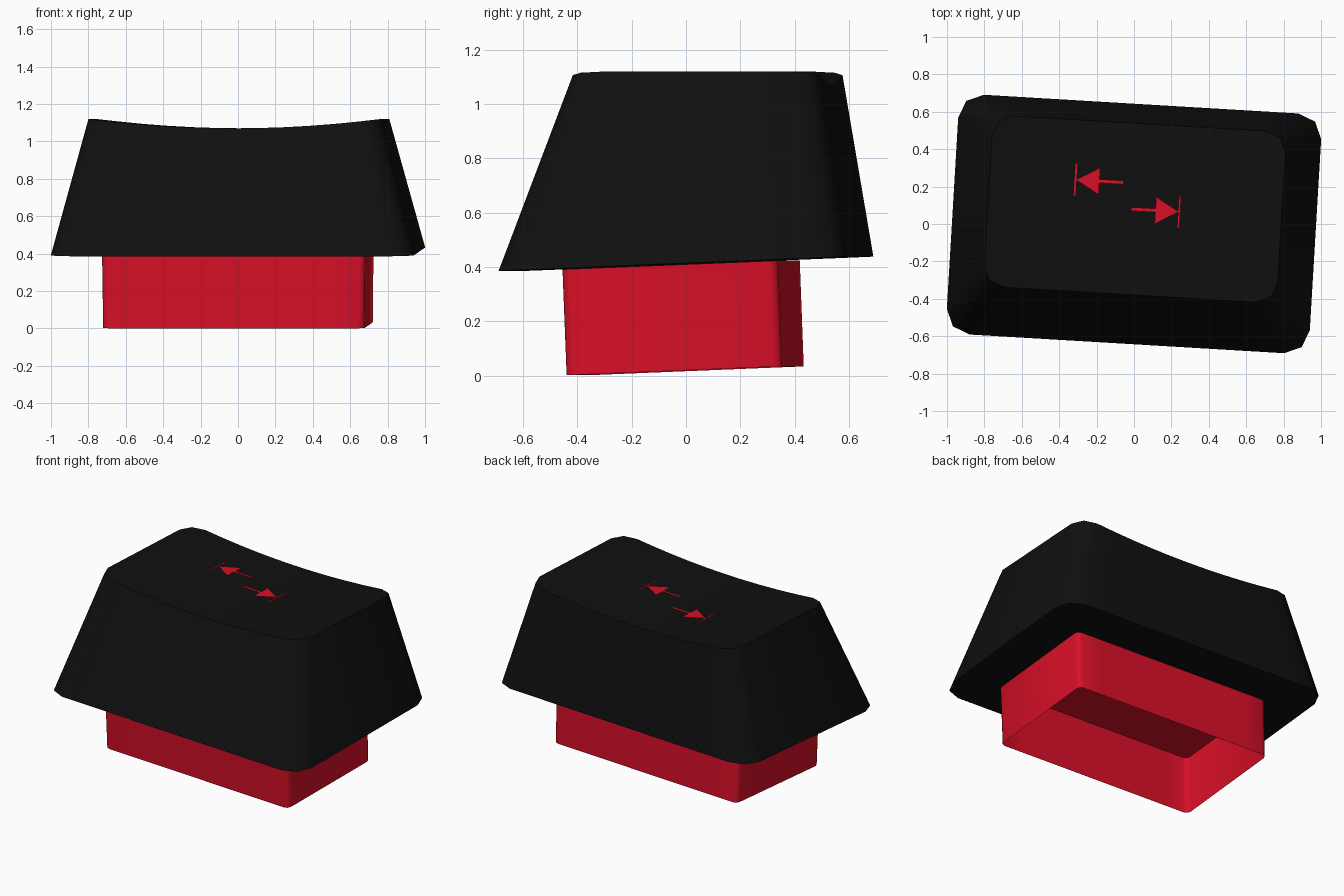
import bpy, bmesh, math
from mathutils import Matrix

if "Cube" in bpy.data.objects:
    bpy.data.objects.remove(bpy.data.objects["Cube"], do_unlink=True)

YAW = Matrix.Rotation(math.radians(-3.4), 4, 'Z')
SLOPE = 0.041  # the bottom planes rise towards the back


def material(name, rgb):
    mat = bpy.data.materials.new(name)
    mat.use_nodes = True
    mat.diffuse_color = (*rgb, 1)
    mat.node_tree.nodes["Principled BSDF"].inputs["Base Color"].default_value = (*rgb, 1)
    return mat


black = material("black plastic", (0.005, 0.005, 0.005))
red = material("red plastic", (0.68, 0.005, 0.02))


def finish(name, bm, mat, smooth=False):
    bm.transform(YAW)
    mesh = bpy.data.meshes.new(name)
    bm.to_mesh(mesh)
    bm.free()
    mesh.materials.append(mat)
    obj = bpy.data.objects.new(name, mesh)
    bpy.context.collection.objects.link(obj)
    if smooth:
        bpy.ops.object.select_all(action='DESELECT')
        bpy.context.view_layer.objects.active = obj
        obj.select_set(True)
        bpy.ops.object.shade_smooth_by_angle(angle=math.radians(50))


def columns(hx, hy, r, cy, height, cuts=10):
    """Rounded rectangle as (front, back) rows of points, left to right."""
    arc = [(hx - r + r * math.sin(a), hy - r + r * math.cos(a))
           for a in (math.pi / 2, math.pi / 4, 0)]
    flat = hx - r
    half = [(-x, y) for x, y in arc]
    half += [(-flat + 2 * flat * i / cuts, hy) for i in range(1, cuts)]
    half += arc[::-1]
    rows = []
    for side in (-1, 1):
        rows.append([(x, cy + side * y, height(x, cy + side * y)) for x, y in half])
    return rows


def loft(name, low, high, mat, close_low):
    bm = bmesh.new()
    rings = [[[bm.verts.new(p) for p in row] for row in rows] for rows in (low, high)]
    loops = [front + back[::-1] for front, back in rings]
    n = len(loops[0])
    # side walls
    for i in range(n):
        j = (i + 1) % n
        bm.faces.new((loops[0][i], loops[0][j], loops[1][j], loops[1][i]))
    # strips across the top, and a flat underside where it is closed
    front, back = rings[1]
    for i in range(len(front) - 1):
        bm.faces.new((front[i], front[i + 1], back[i + 1], back[i]))
    if close_low:
        bm.faces.new(loops[0][::-1])
    bmesh.ops.recalc_face_normals(bm, faces=bm.faces)
    finish(name, bm, mat, smooth=True)


def tilted(base):
    return lambda x, y: base + SLOPE * y


def dish(x, y):
    return 1.07 + 0.05 * (x / 0.785) ** 2


# Tapered cap with a cylindrical dish on top
loft("key_cap",
     columns(0.972, 0.642, 0.13, 0.0, tilted(0.412)),
     columns(0.785, 0.458, 0.11, 0.08, dish), black, True)

# Thin-walled stem, open underneath
loft("stem",
     columns(0.70, 0.398, 0.03, -0.003, tilted(0.0175)),
     columns(0.705, 0.398, 0.03, -0.018, tilted(0.408)), red, False)


def arrow(name, tail, y, z, d):
    """Arrow running into a stop bar, pointing along x in direction d."""
    bm = bmesh.new()
    tip = 0.255
    shapes = [
        [(0, -0.01), (0.14, -0.01), (0.14, 0.01), (0, 0.01)],
        [(0.13, -0.073), (tip, 0), (0.13, 0.073)],
        [(tip - 0.004, -0.086), (tip + 0.008, -0.086),
         (tip + 0.008, 0.086), (tip - 0.004, 0.086)],
    ]
    for shape in shapes:
        verts = [bm.verts.new((tail + d * px, y + py, z)) for px, py in shape]
        bm.faces.new(verts if d > 0 else verts[::-1])
    finish(name, bm, red)


# Printed marks on the dish
arrow("left_arrow", -0.068, 0.218, 1.087, -1)
arrow("right_arrow", -0.02, 0.079, 1.092, 1)
